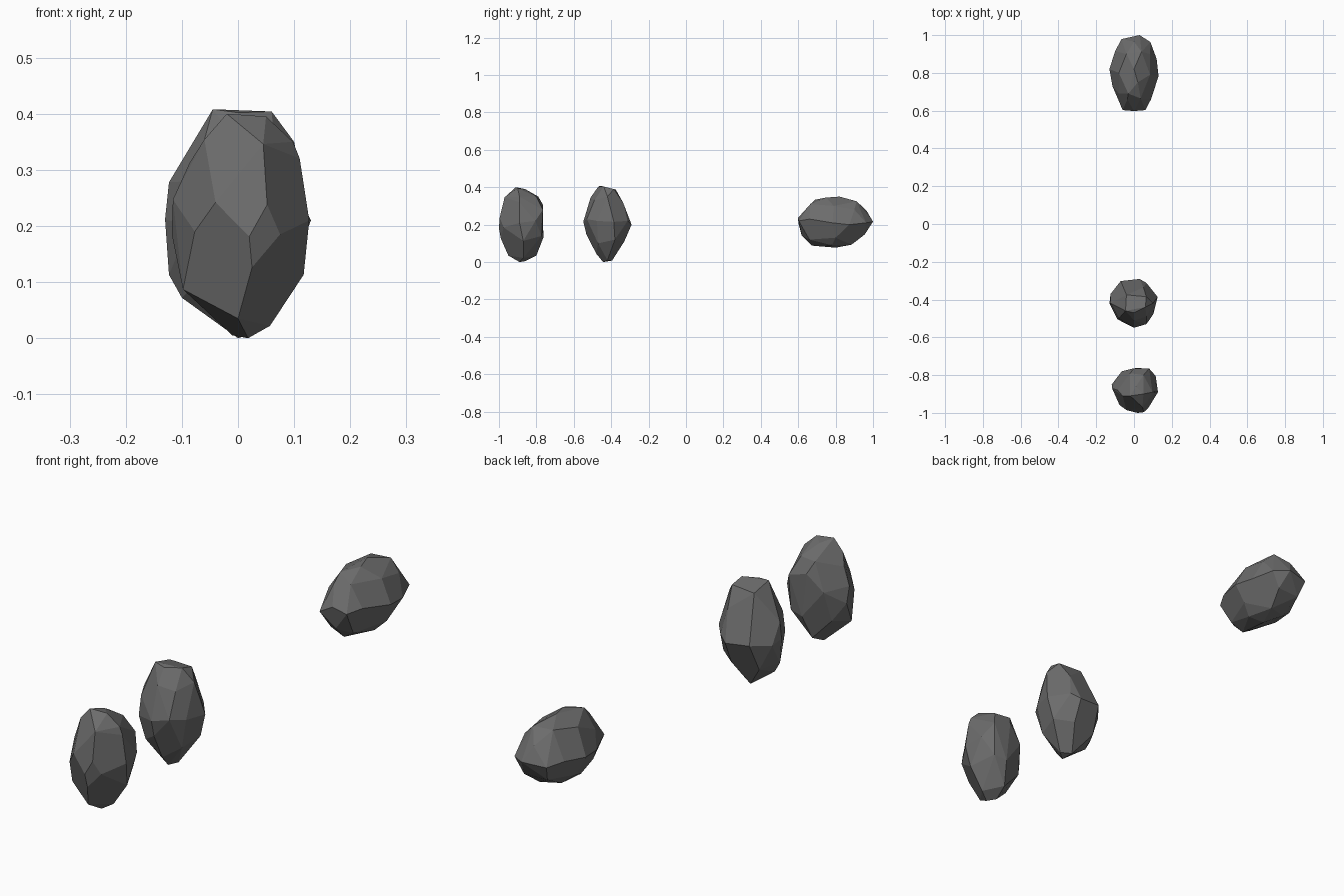
import bpy, bmesh, math

stone = bpy.data.materials.new("dark_stone")
stone.diffuse_color = (0.15, 0.15, 0.15, 1)


def rock(name, centre, corners):
    """Faceted stone: hull of corner points (hundredths, relative to centre)."""
    bm = bmesh.new()
    for x, y, z in corners:
        bm.verts.new((x / 100 + centre[0], y / 100 + centre[1], z / 100 + centre[2]))
    out = bmesh.ops.convex_hull(bm, input=bm.verts[:])
    loose = [v for v in bm.verts if not v.link_faces]
    bmesh.ops.delete(bm, geom=loose, context='VERTS')
    # merge nearly flat triangles into broad facets
    bmesh.ops.dissolve_limit(bm, angle_limit=math.radians(9),
                             verts=bm.verts[:], edges=bm.edges[:])
    bmesh.ops.recalc_face_normals(bm, faces=bm.faces[:])
    mesh = bpy.data.meshes.new(name)
    bm.to_mesh(mesh)
    bm.free()
    mesh.materials.append(stone)
    ob = bpy.data.objects.new(name, mesh)
    bpy.context.collection.objects.link(ob)


# front upright stone
rock("front_rock", (0, -0.88, 0.2), [
    (-2, -3, 20), (5, -2, 19.5), (1, 2, 19),
    (4.5, -9, 14.6), (9.8, -1, 15), (-6, -3, 15.4), (-2, 9, 15), (5, 8, 15),
    (5.2, -11.6, 3.8), (-4, -10.5, 4.2), (11, -1, 12), (-8.6, 0, 11.3),
    (2, -12, -1.9), (7.5, -9.5, -1.5), (-7.7, -7.8, -1), (-11.6, 1, 4.7),
    (-11.8, 3, -1.5), (12.7, -1, 1), (11.5, 7.5, 2), (8, 11.5, 8), (0, 11.6, 10.5),
    (-6.5, 10, 4), (2, 11.7, -7), (7.5, 10.8, -6), (-8, 7, -8),
    (2.5, -11, -7.4), (-9.8, -3, -11.3), (11.7, 1, -8.7), (9.3, 1, -13),
    (0, -7, -16.5), (1.8, -1, -20), (5.7, 1, -17.8), (0, 8, -16.5), (-1, 2, -19.5)])

# middle upright stone
rock("middle_rock", (0, -0.42, 0.2), [
    (-4.5, -4, 20.8), (0, -5, 20.2), (6, -2, 20.4), (6.5, 3.5, 19), (-4, 4.5, 18.7),
    (-8.6, -2, 14.6), (-12.3, 0, 7.8), (-8, -8, 8), (0, -9, 14.5), (6.6, -7, 13),
    (10, 0, 15), (5, 8.4, 11.7), (-5, 7.5, 12),
    (-13, 0, 1.2), (-12.4, 5, 0), (-8.7, -8.5, 0), (0, -12.9, 1.6), (6.6, -11, 3),
    (10.3, -5.6, 2), (12.5, 3.4, 1.5), (6.6, 10.8, 2), (3, 12.9, 0), (-7, 11.8, 1),
    (-12.3, 0, -8.7), (-8, 7, -10), (3, 9, -9), (10, 4, -8), (8, -5, -10),
    (0, -11.3, -5), (-6, -8, -9), (-10, 0, -12.8),
    (-1, 2.5, -19.2), (0, -2.3, -20), (3, 0, -19), (0, -6, -15.5)])

# rear stone lying along y
rock("rear_rock", (0, 0.8, 0.21), [
    (-6, -19.7, -1), (0, -20.2, 2.5), (6, -19.7, 1), (-3.5, -14, 9), (3.5, -13.5, 10),
    (-3, -11, 12.3), (2, -5, 13.5), (0, 2, 14), (4, 11.2, 11.5), (-4, 10, 11.5),
    (-8, 0, 10), (8.5, -1, 9), (8.5, 10, 7), (-8, -11, 5), (9, -14, 2),
    (-13, 2, 0), (-11.4, -7, -1), (13, -1.7, 0), (12, 7.3, -1), (8.7, 16.3, 0),
    (3, 20, 0.6), (-6.6, 17.9, 0), (-10, 11.5, 1), (0, 16.5, 6.5),
    (5, 15.5, -6.3), (-5, 15, -6.3), (3, 8.5, -11.7), (-5, 6, -11), (0, 0, -13.3),
    (6, -2, -12), (-8, -2, -9.5), (10, 0, -8), (-10, 4, -7),
    (0, -12.8, -12.2), (5, -14, -9), (-5, -14, -9), (0, -18.1, -6.9)])
